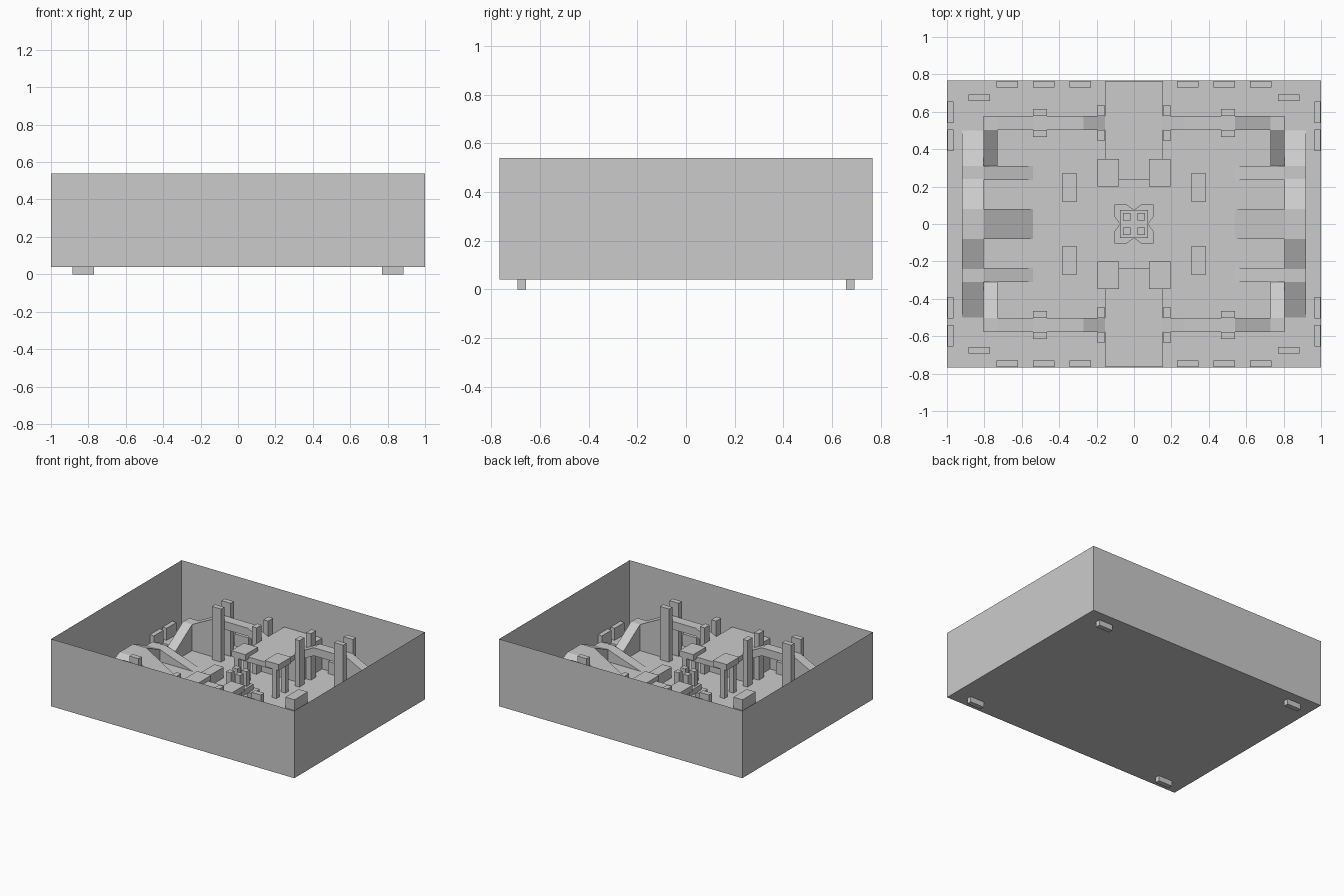
import bpy
import bmesh

old = bpy.data.objects.get("Cube")
if old:
    bpy.data.objects.remove(old, do_unlink=True)

grey = bpy.data.materials.new("light_grey")
grey.use_nodes = True
grey.diffuse_color = (0.6, 0.6, 0.6, 1)
grey.node_tree.nodes["Principled BSDF"].inputs["Base Color"].default_value = (0.6, 0.6, 0.6, 1)

FLOOR = 0.04
BOTH = [(1, 1), (-1, 1), (-1, -1), (1, -1)]
X_ONLY = [(1, 1), (-1, 1)]
Y_ONLY = [(1, 1), (1, -1)]
ONCE = [(1, 1)]


def prism(axis, profile, a, b):
    """Solid from a profile extruded along an axis: x, y or z."""
    place = {"x": lambda p, t: (t, p[0], p[1]),
             "y": lambda p, t: (p[0], t, p[1]),
             "z": lambda p, t: (p[0], p[1], t)}[axis]
    return [[place(p, t) for p in profile] for t in (a, b)]


def box(x0, x1, y0, y1, z0, z1):
    return prism("z", [(x0, y0), (x1, y0), (x1, y1), (x0, y1)], z0, z1)


def build(name, solids, mirrors=BOTH):
    bm = bmesh.new()
    for sx, sy in mirrors:
        for rings in solids:
            low, high = [[bm.verts.new((x * sx, y * sy, z)) for x, y, z in r] for r in rings]
            bm.faces.new(low)
            bm.faces.new(high)
            for i in range(len(low)):
                j = (i + 1) % len(low)
                bm.faces.new((low[i], low[j], high[j], high[i]))
    bmesh.ops.recalc_face_normals(bm, faces=bm.faces)
    mesh = bpy.data.meshes.new(name)
    bm.to_mesh(mesh)
    bm.free()
    mesh.materials.append(grey)
    obj = bpy.data.objects.new(name, mesh)
    bpy.context.collection.objects.link(obj)
    return obj


# Open-topped tray: floor and four thin walls
tray = build("arena_tray", [box(-1, 1, -0.767, 0.767, FLOOR, 0.54)], ONCE)
bm = bmesh.new()
bm.from_mesh(tray.data)
top = [f for f in bm.faces if f.calc_center_median().z > 0.53]
bmesh.ops.delete(bm, geom=top, context="FACES")
bm.to_mesh(tray.data)
bm.free()

# Feet that pass up through the floor
build("corner_feet", [box(0.77, 0.885, 0.657, 0.693, 0, 0.09)])

# Low blocks against the walls
build("long_wall_blocks", [box(x, x + 0.115, 0.73, 0.765, FLOOR, 0.13)
                           for x in (0.23, 0.425, 0.62)])
build("short_wall_blocks", [box(0.965, 0.998, y, y + 0.115, FLOOR, 0.13)
                            for y in (0.39, 0.54)])

# Raised walkway: solid outer ramp, thin bridge to the middle platform
build("walkway_ramp", [prism("y", [(0.805, FLOOR), (0.805, 0.235), (0.73, 0.235),
                                   (0.54, 0.33), (0.54, FLOOR)], 0.503, 0.577)])
build("walkway_bridge", [prism("y", [(0.54, 0.27), (0.54, 0.33), (0.27, 0.33), (0.155, 0.27),
                                     (0.155, 0.21), (0.27, 0.27)], 0.503, 0.577)])
build("walkway_towers", [box(0.465, 0.54, y, y + 0.038, FLOOR, 0.435)
                         for y in (0.465, 0.577)])
build("platform_posts", [box(0.157, 0.195, y, y + 0.06, FLOOR, 0.385)
                         for y in (0.443, 0.577)])

# Middle platforms with overhanging decks on legs
build("middle_platform", [box(-0.155, 0.155, 0.5, 0.765, FLOOR, 0.27)], Y_ONLY)
build("platform_deck", [box(-0.155, 0.155, 0.235, 0.5, 0.23, 0.27)], Y_ONLY)
build("deck_corner_blocks", [box(0.08, 0.195, 0.2, 0.347, 0.255, 0.3)])
build("deck_legs", [box(0.138, 0.173, y, y + 0.035, FLOOR, 0.256)
                    for y in (0.203, 0.31)])

# Side ramps stepping up to a central side platform
build("outer_side_ramp", [prism("x", [(0.5, FLOOR), (0.31, 0.13), (0.24, 0.13),
                                      (0.08, 0.2), (0.08, FLOOR)], 0.805, 0.92)])
build("inner_side_ramp", [prism("x", [(0.503, FLOOR), (0.503, 0.235), (0.31, 0.11),
                                      (0.31, FLOOR)], 0.73, 0.805)])
build("short_ramp", [prism("y", [(0.805, FLOOR), (0.805, 0.13), (0.54, FLOOR)], 0.235, 0.31)])
build("side_platform_ramp", [prism("y", [(0.92, FLOOR), (0.92, 0.2), (0.805, 0.2),
                                         (0.54, FLOOR)], -0.08, 0.08)], X_ONLY)

# Loose cover blocks on the floor
build("cover_blocks", [box(0.308, 0.383, 0.117, 0.272, FLOOR, 0.12)])

# Notched centrepiece with four posts
quarter = [(0, 0), (0.105, 0), (0.105, 0.04), (0.105, 0.105), (0.04, 0.105), (0, 0.075)]
quarter[1] = (0.075, 0)
build("centre_base", [prism("z", quarter, FLOOR, 0.13)])
build("centre_block", [box(-0.075, 0.075, -0.075, 0.075, 0.125, 0.17)], ONCE)
build("centre_posts", [box(0.018, 0.058, 0.018, 0.058, 0.165, 0.28)])
